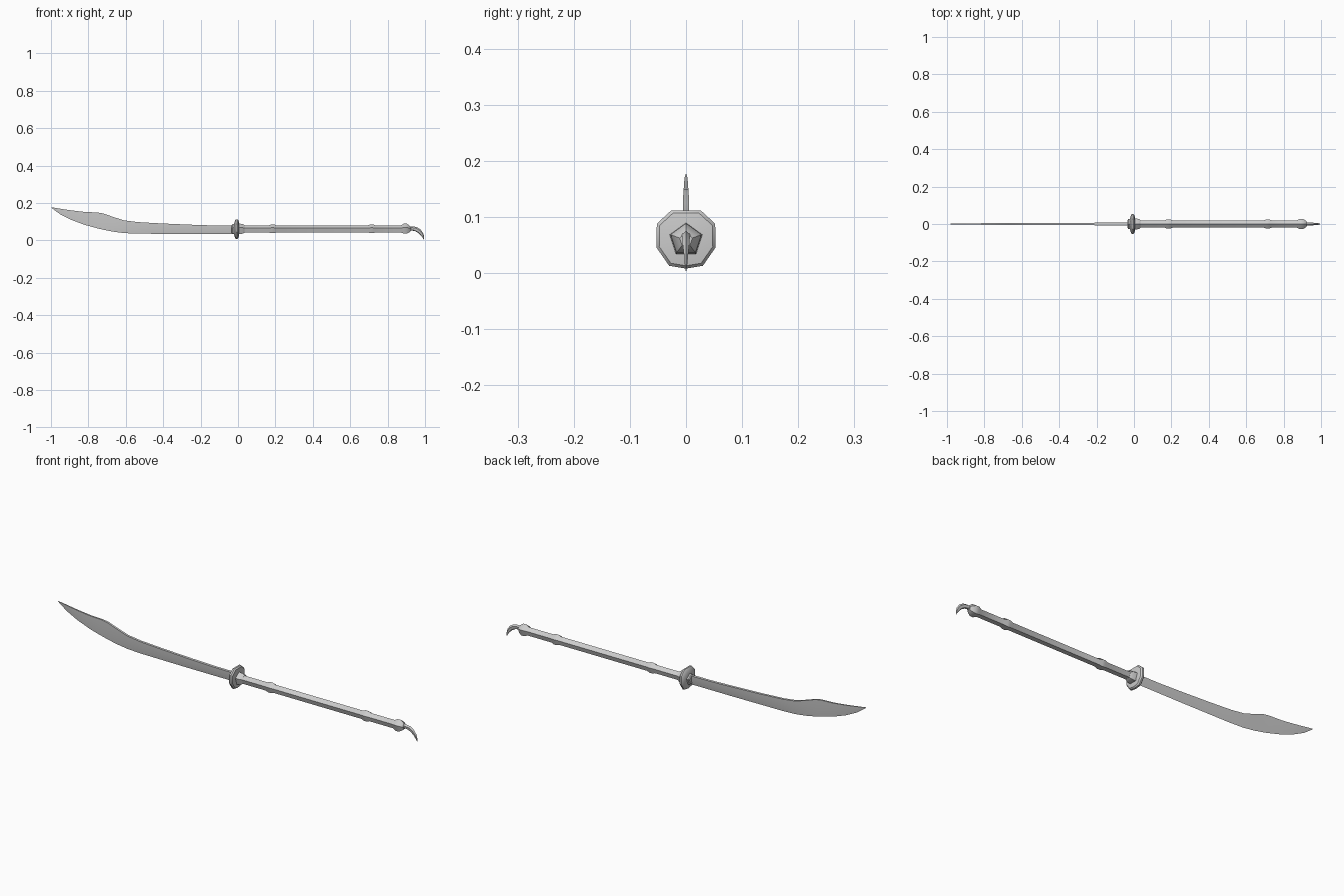
import bpy, bmesh, math

if "Cube" in bpy.data.objects:
    bpy.data.objects.remove(bpy.data.objects["Cube"])

AXIS_Z = 0.059


def loft(name, rings, angle=35):
    """Skin a list of equal-length point rings and cap both ends."""
    bm = bmesh.new()
    loops = [[bm.verts.new(p) for p in ring] for ring in rings]
    n = len(loops[0])
    for a, b in zip(loops, loops[1:]):
        for i in range(n):
            j = (i + 1) % n
            bm.faces.new((a[i], a[j], b[j], b[i]))
    bm.faces.new(loops[0])
    bm.faces.new(loops[-1])
    bmesh.ops.remove_doubles(bm, verts=bm.verts, dist=1e-5)
    bmesh.ops.recalc_face_normals(bm, faces=bm.faces)
    me = bpy.data.meshes.new(name)
    bm.to_mesh(me)
    bm.free()
    ob = bpy.data.objects.new(name, me)
    bpy.context.collection.objects.link(ob)
    bpy.ops.object.select_all(action='DESELECT')
    ob.select_set(True)
    bpy.context.view_layer.objects.active = ob
    bpy.ops.object.shade_smooth_by_angle(angle=math.radians(angle))
    return ob


def pentagon(x, r, z=AXIS_Z):
    """Five-sided ring around the shaft, one corner up."""
    return [(x, r * math.sin(k * math.tau / 5), z + r * math.cos(k * math.tau / 5))
            for k in range(5)]


# Blade: stations of x, spine z, edge z, half thickness (wedge section)
stations = [
    (-0.005, 0.079, 0.034, 0.0070), (-0.14, 0.080, 0.034, 0.0068),
    (-0.26, 0.084, 0.034, 0.0066), (-0.42, 0.091, 0.035, 0.0062),
    (-0.54, 0.098, 0.036, 0.0060), (-0.61, 0.107, 0.039, 0.0058),
    (-0.67, 0.126, 0.047, 0.0052), (-0.72, 0.144, 0.057, 0.0048),
    (-0.75, 0.149, 0.064, 0.0045), (-0.82, 0.152, 0.083, 0.0040),
    (-0.89, 0.160, 0.109, 0.0034), (-0.95, 0.169, 0.139, 0.0028),
    (-0.998, 0.177, 0.174, 0.0006)]
blade_rings = []
for x, top, low, t in stations:
    mid = low + (top - low) * 0.45
    blade_rings.append([(x, -t, top), (x, t, top), (x, t * 0.7, mid),
                        (x, 0, low), (x, -t * 0.7, mid)])
loft("blade", blade_rings, 20)

# Guard: nine-sided plate
half = [(0.026, 0.112), (0.052, 0.088), (0.053, 0.046), (0.030, 0.013)]
outline = half + [(0, 0.008)] + [(-y, z) for y, z in reversed(half)]
guard_rings = [[(x, y * s, AXIS_Z + (z - AXIS_Z) * s) for y, z in outline]
               for x, s in [(-0.022, 0.55), (-0.015, 0.93), (-0.011, 1.0),
                            (-0.003, 1.0), (0.003, 0.9), (0.006, 0.5)]]
loft("guard", guard_rings)

# Collars on both sides of the guard
loft("blade_collar", [pentagon(x, r) for x, r in
                      [(-0.034, 0.022), (-0.030, 0.028), (-0.010, 0.028)]])
loft("shaft_collar", [pentagon(x, r) for x, r in
                      [(0.000, 0.031), (0.025, 0.029), (0.036, 0.021)]])

# Shaft with two raised bands and a flared pommel
R = 0.0205
shaft = [(0.0, R)]
for bx in (0.185, 0.715):
    shaft += [(bx - 0.022, R), (bx - 0.007, 0.026), (bx + 0.007, 0.026), (bx + 0.022, R)]
shaft += [(0.870, R), (0.886, 0.029), (0.903, 0.029), (0.918, 0.019), (0.924, 0.012)]
loft("shaft", [pentagon(x, r, AXIS_Z + 0.1 * max(0, r - R)) for x, r in shaft])

# Hooked claw: centre x, centre z, half depth, half width, direction angle
claw = [(0.905, 0.063, 0.011, 0.008, 0), (0.930, 0.064, 0.011, 0.008, -5),
        (0.952, 0.060, 0.012, 0.007, -22), (0.970, 0.049, 0.011, 0.006, -42),
        (0.983, 0.033, 0.009, 0.004, -62), (0.991, 0.017, 0.005, 0.0025, -75),
        (0.994, 0.004, 0.0008, 0.0006, -82)]
claw_rings = []
for x, z, d, w, deg in claw:
    a = math.radians(deg)
    nx, nz = -math.sin(a), math.cos(a)
    claw_rings.append([(x + nx * d * k, y * w, z + nz * d * k) for y, k in
                       [(0, 1), (1, 0.4), (0.7, -0.7), (0, -1), (-0.7, -0.7), (-1, 0.4)]])
loft("claw", claw_rings)
